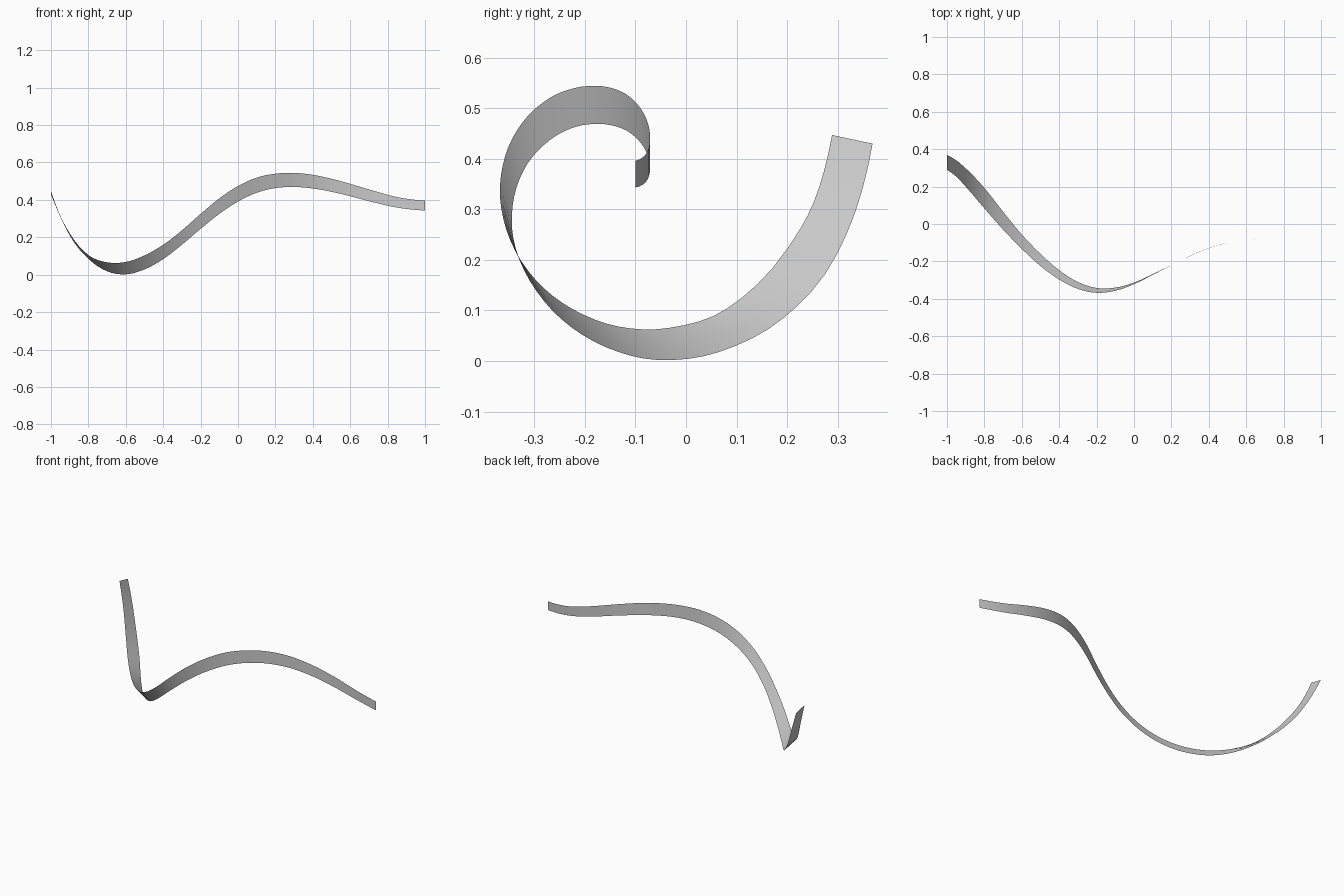
import bpy, bmesh

if "Cube" in bpy.data.objects:
    bpy.data.objects.remove(bpy.data.objects["Cube"])

# Stations along the ribbon: x, then (y, z) of the upper edge and (y, z) of the lower edge
STATIONS = [
    (-1.0, .289, .447, .369, .430), (-.95, .253, .315, .340, .310),
    (-.9, .200, .222, .298, .210), (-.8, .083, .105, .193, .085),
    (-.7, -.030, .066, .066, .018), (-.6, -.133, .068, -.056, .002),
    (-.5, -.225, .103, -.160, .028), (-.4, -.297, .160, -.247, .083),
    (-.3, -.347, .237, -.310, .160), (-.2, -.368, .325, -.342, .245),
    (-.1, -.357, .408, -.340, .325), (0, -.322, .474, -.313, .391),
    (.1, -.272, .519, -.268, .438), (.2, -.220, .540, -.219, .463),
    (.3, -.171, .544, -.170, .469), (.4, -.130, .534, -.129, .461),
    (.55, -.090, .500, -.090, .432), (.7, -.072, .456, -.072, .393),
    (.85, -.076, .415, -.076, .359), (1.0, -.100, .396, -.100, .343),
]
STEPS = 4


def slope(i, k):
    """Tangent of channel k at station i, weighted for uneven spacing."""
    def d(a):
        return (STATIONS[a + 1][k] - STATIONS[a][k]) / (STATIONS[a + 1][0] - STATIONS[a][0])
    n = len(STATIONS) - 1
    if i == 0:
        return 1.5 * d(0) - 0.5 * d(1)
    if i == n:
        return 1.5 * d(n - 1) - 0.5 * d(n - 2)
    h0 = STATIONS[i][0] - STATIONS[i - 1][0]
    h1 = STATIONS[i + 1][0] - STATIONS[i][0]
    return (d(i - 1) * h1 + d(i) * h0) / (h0 + h1)


def sample(i, t):
    """Smooth (Hermite) section between station i and i + 1."""
    a, b = STATIONS[i], STATIONS[i + 1]
    h = b[0] - a[0]
    vals = [a[k] * (2*t**3 - 3*t**2 + 1) + b[k] * (3*t**2 - 2*t**3)
            + h * slope(i, k) * (t**3 - 2*t**2 + t)
            + h * slope(i + 1, k) * (t**3 - t**2) for k in range(1, 5)]
    return a[0] + h * t, vals


# Ribbon: a single open strip swept between the two edges
sections = [sample(i, s / STEPS) for i in range(len(STATIONS) - 1) for s in range(STEPS)]
sections.append(sample(len(STATIONS) - 2, 1.0))

bm = bmesh.new()
pairs = [(bm.verts.new((x, yu, zu)), bm.verts.new((x, yl, zl)))
         for x, (yu, zu, yl, zl) in sections]
for (u0, l0), (u1, l1) in zip(pairs, pairs[1:]):
    bm.faces.new((l0, l1, u1, u0)).smooth = True

mesh = bpy.data.meshes.new("ribbon")
bm.to_mesh(mesh)
bm.free()
ribbon = bpy.data.objects.new("ribbon", mesh)
bpy.context.collection.objects.link(ribbon)
